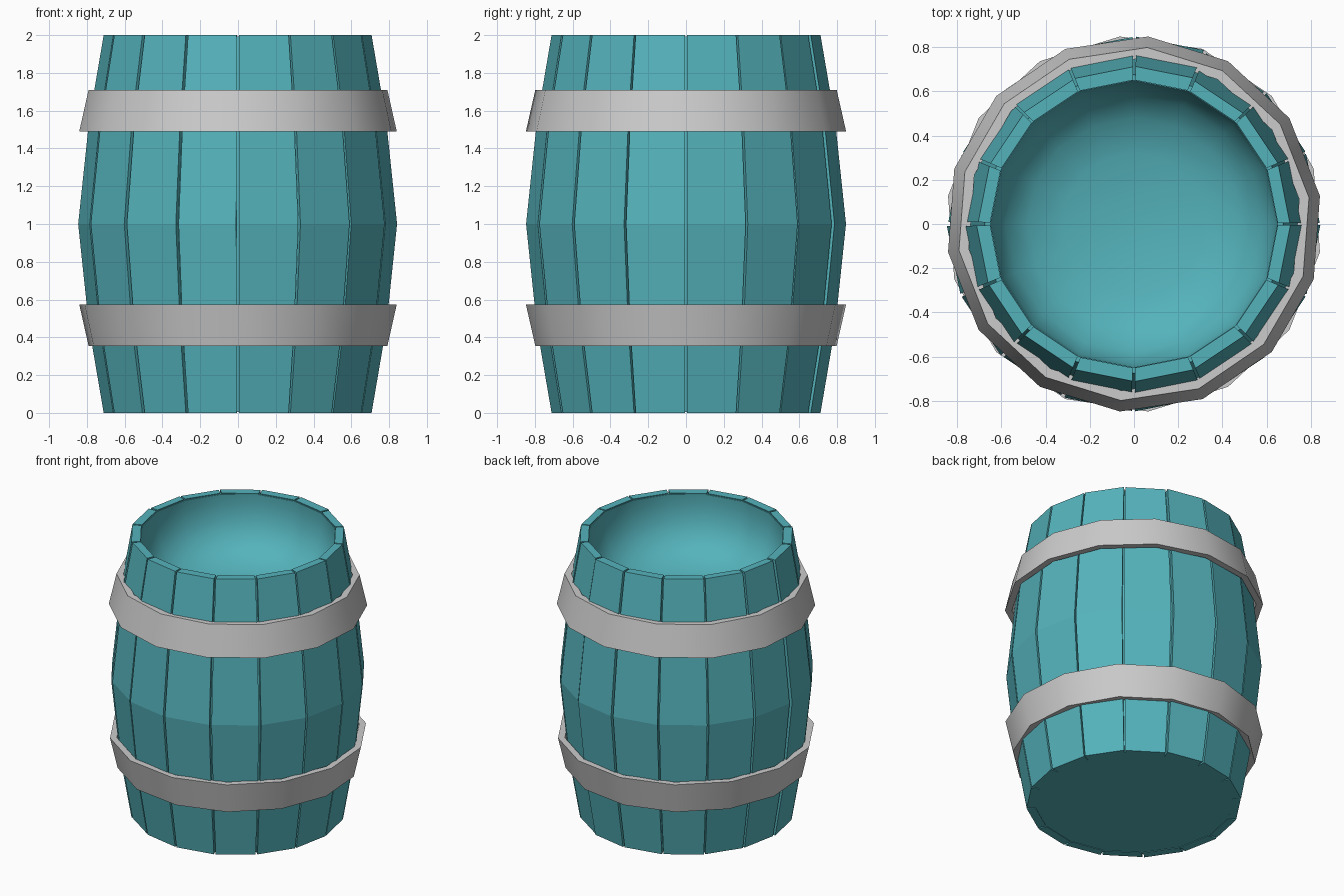
import bpy, bmesh, random
from math import sin, cos, pi, radians

if "Cube" in bpy.data.objects:
    bpy.data.objects.remove(bpy.data.objects["Cube"])

random.seed(4)
teal = bpy.data.materials.new("teal_paint")
teal.diffuse_color = (0.09, 0.45, 0.5, 1)
teal.use_nodes = True
teal.node_tree.nodes["Principled BSDF"].inputs["Base Color"].default_value = teal.diffuse_color

# barrel outline: (height, corner radius)
OUTLINE = [(0, 0.71), (0.45, 0.787), (1, 0.845), (1.55, 0.787), (2, 0.71)]
N = 16


def finish(bm, name, mat=None, smooth=None):
    bmesh.ops.recalc_face_normals(bm, faces=bm.faces)
    me = bpy.data.meshes.new(name)
    bm.to_mesh(me)
    bm.free()
    ob = bpy.data.objects.new(name, me)
    bpy.context.collection.objects.link(ob)
    if mat:
        me.materials.append(mat)
    if smooth:
        bpy.ops.object.select_all(action='DESELECT')
        ob.select_set(True)
        bpy.context.view_layer.objects.active = ob
        bpy.ops.object.shade_smooth_by_angle(angle=radians(smooth))
    return ob


def lathe(name, profile, sides, phase=0, closed=False, mat=None, smooth=None):
    """Spin (radius, height) points around z; radius 0 becomes a pole."""
    bm = bmesh.new()
    rings = []
    for r, z in profile:
        if r == 0:
            rings.append([bm.verts.new((0, 0, z))] * sides)
        else:
            rings.append([bm.verts.new((r * cos(phase + 2 * pi * i / sides),
                                        r * sin(phase + 2 * pi * i / sides), z))
                          for i in range(sides)])
    pairs = list(zip(rings, rings[1:]))
    if closed:
        pairs.append((rings[-1], rings[0]))
    for a, b in pairs:
        for i in range(sides):
            j = (i + 1) % sides
            bm.faces.new(list(dict.fromkeys((a[i], a[j], b[j], b[i]))))
    return finish(bm, name, mat, smooth)


# staves: slim planks with a narrow gap between neighbours
for k in range(N):
    bm = bmesh.new()
    push = random.uniform(-0.008, 0.003)
    gap = random.uniform(0.006, 0.012)
    a0 = 2 * pi * k / N + gap
    a1 = 2 * pi * (k + 1) / N - gap
    loops = []
    for z, r in OUTLINE:
        ro, ri = r + push, r - 0.06
        loops.append([bm.verts.new((q * cos(a), q * sin(a), z))
                      for q, a in ((ri, a0), (ro, a0), (ro, a1), (ri, a1))])
    for a, b in zip(loops, loops[1:]):
        for i in range(4):
            j = (i + 1) % 4
            bm.faces.new((a[i], a[j], b[j], b[i]))
    bm.faces.new(loops[0])
    bm.faces.new(loops[-1])
    finish(bm, f"stave_{k + 1}", teal)

# inner shell behind the gaps, with a flat bottom and a rounded dished lid
shell = [(0, 0.004)] + [(r - 0.035, min(max(z, 0.004), 1.992)) for z, r in OUTLINE]
shell += [(0.648, 1.992), (0.652, 1.92), (0.635, 1.8), (0.58, 1.69),
          (0.48, 1.61), (0.32, 1.56), (0, 1.54)]
lathe("inner_shell", shell, N, mat=teal, smooth=40)

# two tapered metal hoops, mirrored about the middle
for name, s, phase in (("upper_hoop", 1, 8.57), ("lower_hoop", -1, -8.57)):
    prof = [(0.85, 0.49), (0.80, 0.71), (0.755, 0.71), (0.805, 0.49)]
    if s > 0:
        pts = [(r, 1 + z) for r, z in prof]
    else:
        pts = [(r, 0.355 + 0.71 - z) for r, z in prof]
    lathe(name, pts, 14, radians(phase), closed=True, smooth=35)
